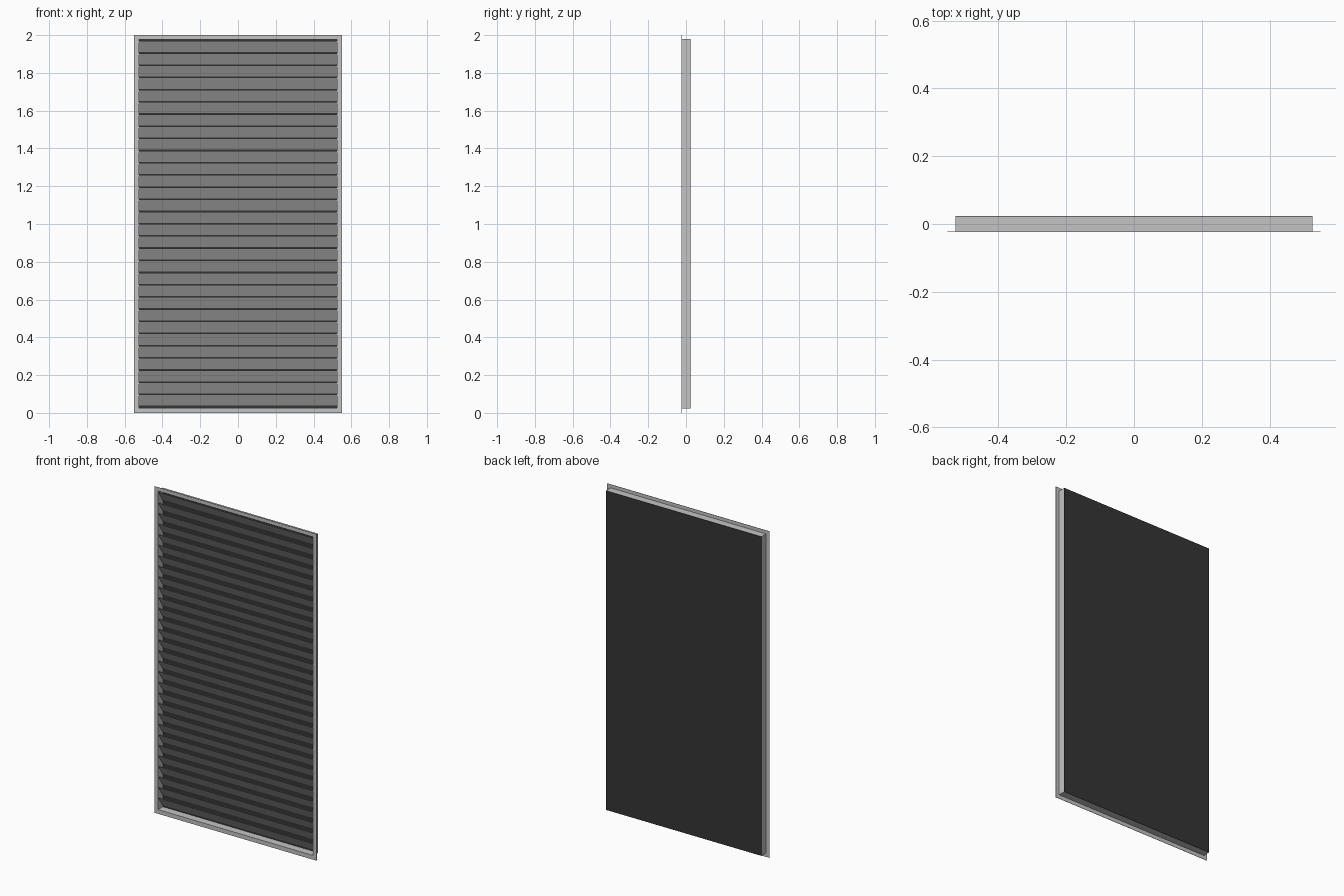
import bpy, bmesh

if "Cube" in bpy.data.objects:
    bpy.data.objects.remove(bpy.data.objects["Cube"])


def material(name, r, g, b):
    m = bpy.data.materials.new(name)
    m.diffuse_color = (r, g, b, 1)
    m.use_nodes = True
    m.node_tree.nodes["Principled BSDF"].inputs["Base Color"].default_value = m.diffuse_color
    return m


metal = material("light_grey_metal", 0.54, 0.55, 0.54)
dark = material("dark_grey_backing", 0.036, 0.036, 0.036)


def finish(name, bm, mat):
    bmesh.ops.recalc_face_normals(bm, faces=bm.faces)
    mesh = bpy.data.meshes.new(name)
    bm.to_mesh(mesh)
    bm.free()
    mesh.materials.append(mat)
    ob = bpy.data.objects.new(name, mesh)
    bpy.context.collection.objects.link(ob)
    return ob


def ring(name, outer, inner, y0, y1, mat):
    """Rectangular frame; outer and inner are (half width, bottom z, top z)."""
    bm = bmesh.new()
    loops = []
    for (w, b, t), y in ((outer, y0), (outer, y1), (inner, y1), (inner, y0)):
        loops.append([bm.verts.new(p) for p in
                      ((-w, y, b), (w, y, b), (w, y, t), (-w, y, t))])
    for k in range(4):
        a, c = loops[k], loops[(k + 1) % 4]
        for i in range(4):
            j = (i + 1) % 4
            bm.faces.new((a[i], a[j], c[j], c[i]))
    return finish(name, bm, mat)


def extrude_x(name, profile, half, mat):
    """Extrude a (y, z) profile across the width."""
    bm = bmesh.new()
    face = bm.faces.new([bm.verts.new((-half, y, z)) for y, z in profile])
    out = bmesh.ops.extrude_face_region(bm, geom=[face])
    verts = [v for v in out["geom"] if isinstance(v, bmesh.types.BMVert)]
    bmesh.ops.translate(bm, verts=verts, vec=(2 * half, 0, 0))
    return finish(name, bm, mat)


FRONT, BACK = -0.024, 0.024
body = (0.527, 0.024, 1.979)
opening = (0.525, 0.026, 1.977)

# Thin mounting flange and the sheet-metal box behind it
ring("front_flange", (0.55, 0.0, 2.0), opening, FRONT, FRONT + 0.002, metal)
ring("frame_box", body, opening, FRONT + 0.002, BACK - 0.002, metal)

# Dark sheet closing the back
extrude_x("back_panel", [(BACK - 0.002, body[1]), (BACK, body[1]),
                         (BACK, body[2]), (BACK - 0.002, body[2])], body[0], dark)

# Sloping slats, top edge forward
COUNT, BOTTOM, TOP = 30, 0.038, 1.974
pitch = (TOP - BOTTOM) / COUNT
z1 = pitch - 0.006
slat = extrude_x("slat", [(-0.021, z1), (-0.018, z1), (0.020, 0), (0.017, 0)],
                 opening[0], metal)
slat.location.z = BOTTOM
array = slat.modifiers.new("repeat", 'ARRAY')
array.count = COUNT
array.use_relative_offset = False
array.use_constant_offset = True
array.constant_offset_displace = (0, 0, pitch)
